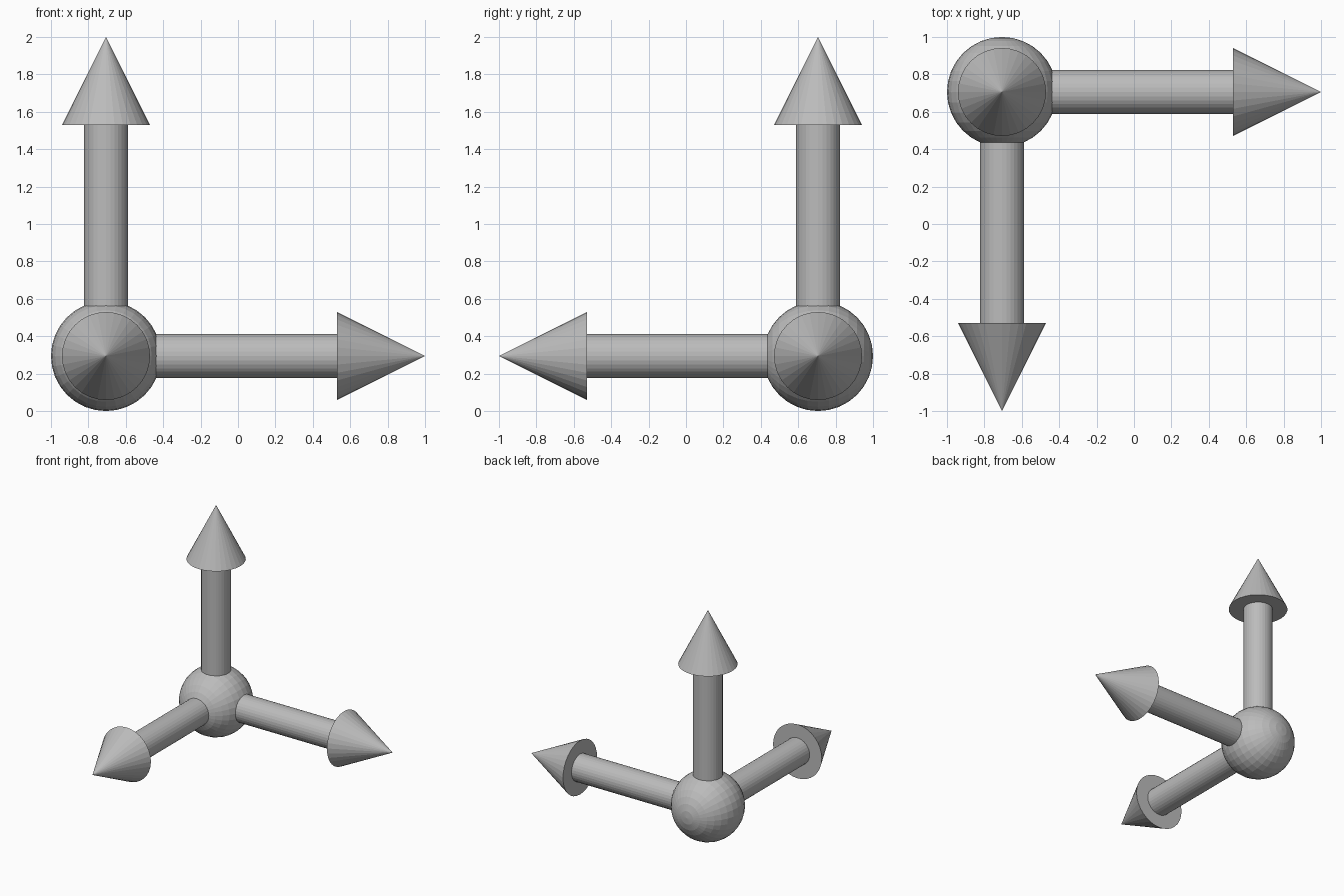
import bpy
from math import pi
from mathutils import Matrix, Vector

cube = bpy.data.objects.get("Cube")
if cube:
    bpy.data.objects.remove(cube, do_unlink=True)

# All sizes are multiples of the shaft radius
U = 2 / 17
SIDES = 32
CENTRE = Vector((-6 * U, 6 * U, 2.5 * U))

grey = bpy.data.materials.new("mid_grey")
grey.use_nodes = True
colour = (0.5, 0.5, 0.5, 1)
grey.diffuse_color = colour
grey.node_tree.nodes["Principled BSDF"].inputs["Base Color"].default_value = colour


def finish(name, turn, offset):
    """Name the new primitive, colour it and place it along its axis."""
    obj = bpy.context.object
    obj.name = name
    obj.data.materials.append(grey)
    obj.data.transform(turn @ Matrix.Translation((0, 0, offset)))
    obj.location = CENTRE


# Ball at the corner, poles along y
bpy.ops.mesh.primitive_uv_sphere_add(segments=SIDES, ring_count=16, radius=2.5 * U)
finish("centre_ball", Matrix.Rotation(pi / 2, 4, "X"), 0)

# Three arrows: a shaft and a cone head along each direction
shaft_end, head_length = 10.5 * U, 4 * U
arrows = {
    "side": Matrix.Rotation(pi / 2, 4, "Y"),
    "front": Matrix.Rotation(pi / 2, 4, "X"),
    "upright": Matrix.Identity(4),
}
for name, turn in arrows.items():
    bpy.ops.mesh.primitive_cylinder_add(vertices=SIDES, radius=U, depth=shaft_end)
    finish(name + "_shaft", turn, shaft_end / 2)
    bpy.ops.mesh.primitive_cone_add(vertices=SIDES, radius1=2 * U, radius2=0, depth=head_length)
    finish(name + "_arrowhead", turn, shaft_end + head_length / 2)
